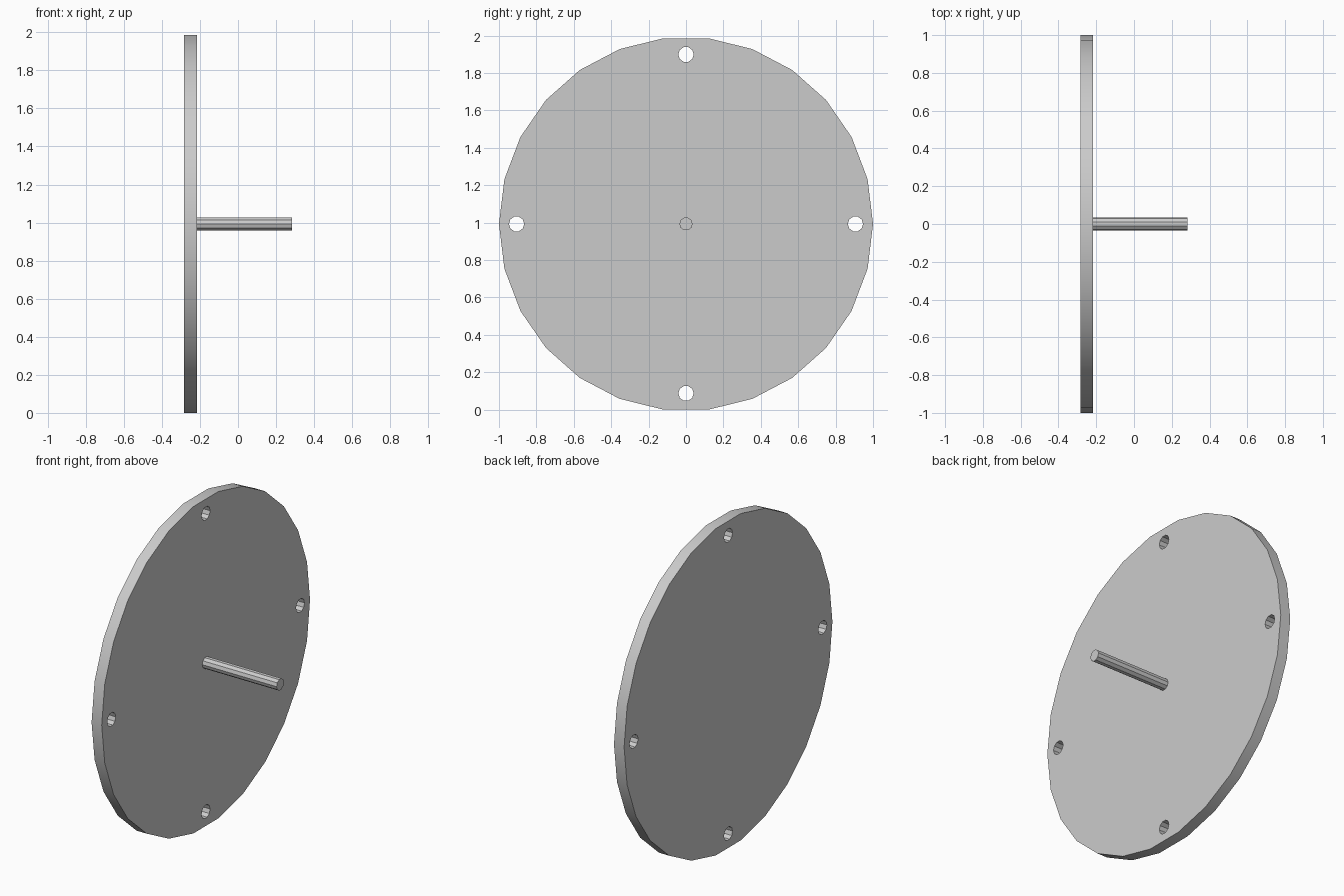
import bpy
import math

default = bpy.data.objects.get("Cube")
if default:
    bpy.data.objects.remove(default, do_unlink=True)

SIDES = 26
CENTRE_Z = math.cos(math.pi / SIDES)   # disc rests on a flat rim facet
BACK, FACE, TIP = -0.284, -0.216, 0.284

grey = bpy.data.materials.new("plain_grey")
grey.use_nodes = True
colour = (0.6, 0.6, 0.6, 1)
grey.diffuse_color = colour
grey.node_tree.nodes["Principled BSDF"].inputs["Base Color"].default_value = colour


def rod_along_x(name, radius, x0, x1, sides, y=0, z=0):
    """Cylinder along x, with a corner pointing to +y."""
    bpy.ops.mesh.primitive_cylinder_add(
        vertices=sides, radius=radius, depth=x1 - x0,
        location=((x0 + x1) / 2, y, CENTRE_Z + z), rotation=(0, math.pi / 2, 0))
    obj = bpy.context.object
    obj.name = name
    obj.data.materials.append(grey)
    return obj


def select_only(obj):
    bpy.ops.object.select_all(action='DESELECT')
    obj.select_set(True)
    bpy.context.view_layer.objects.active = obj


# Round plate
disc = rod_along_x("disc", 1, BACK, FACE, SIDES)

# Four bolt holes near the rim
for i in range(4):
    a = i * math.pi / 2
    cutter = rod_along_x("hole_cutter", 0.041, BACK - 0.1, FACE + 0.1, 10,
                         0.906 * math.cos(a), 0.906 * math.sin(a))
    cutter.hide_render = True
    select_only(disc)
    cut = disc.modifiers.new("hole", 'BOOLEAN')
    cut.operation = 'DIFFERENCE'
    cut.solver = 'EXACT'
    cut.object = cutter
    bpy.ops.object.modifier_apply(modifier=cut.name)
    bpy.data.objects.remove(cutter, do_unlink=True)

# Central shaft
shaft = rod_along_x("shaft", 0.035, FACE, TIP, 10)

for obj in (disc, shaft):
    select_only(obj)
    bpy.ops.object.shade_smooth_by_angle(angle=math.radians(30))
